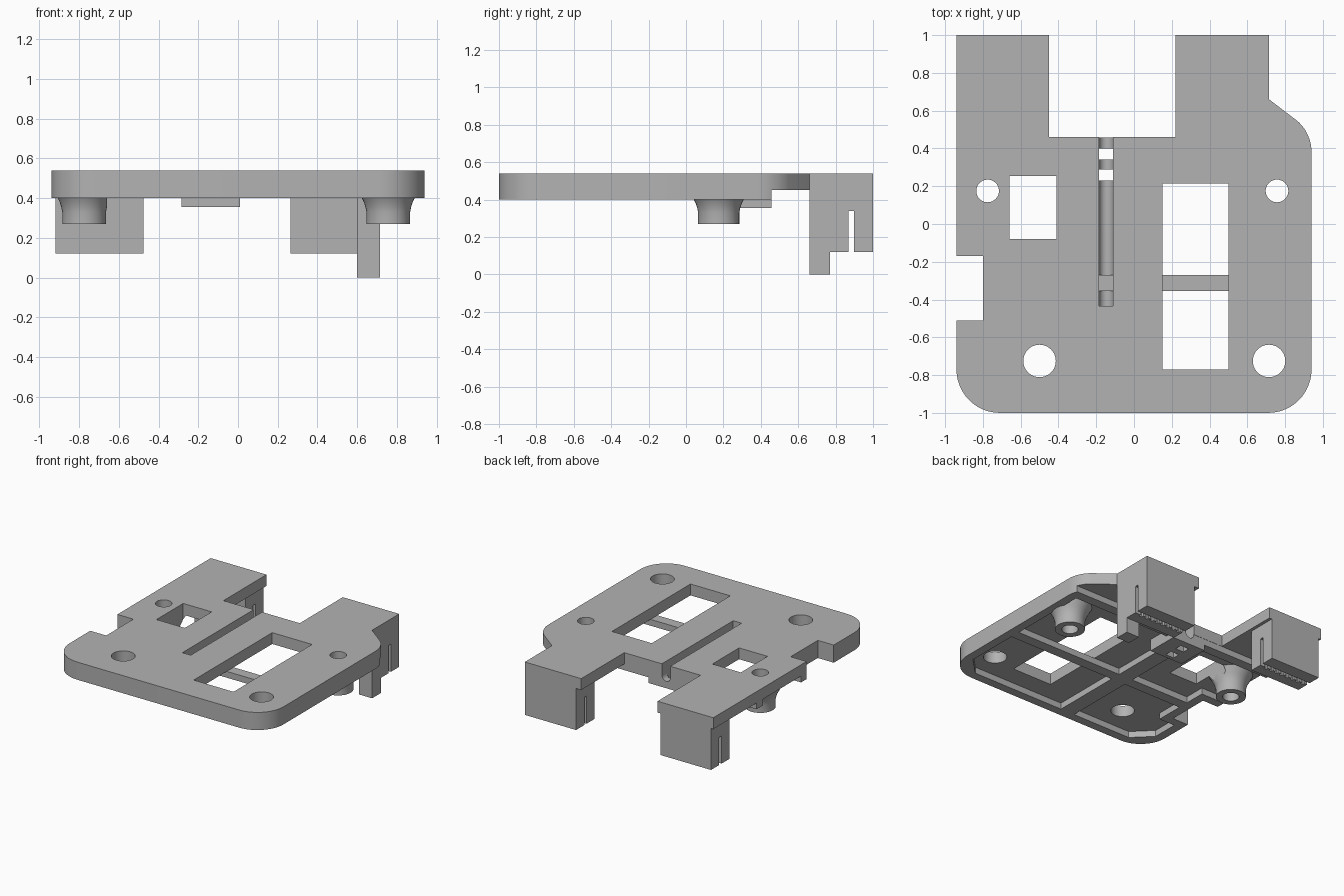
import bpy, bmesh
from math import sin, cos, pi, radians
from mathutils import Matrix

if "Cube" in bpy.data.objects:
    bpy.data.objects.remove(bpy.data.objects["Cube"])

grey = bpy.data.materials.new("plain_grey")
grey.use_nodes = True
grey.diffuse_color = (0.45, 0.45, 0.45, 1)
grey.node_tree.nodes["Principled BSDF"].inputs["Base Color"].default_value = (0.45, 0.45, 0.45, 1)

TOP, SKIN, RIM = 0.54, 0.45, 0.40


def finish(name, bm):
    bmesh.ops.recalc_face_normals(bm, faces=bm.faces)
    mesh = bpy.data.meshes.new(name)
    bm.to_mesh(mesh)
    bm.free()
    mesh.materials.append(grey)
    obj = bpy.data.objects.new(name, mesh)
    bpy.context.collection.objects.link(obj)
    return obj


def prism(name, points, z0, z1):
    bm = bmesh.new()
    face = bm.faces.new([bm.verts.new((x, y, z0)) for x, y in points])
    new = bmesh.ops.extrude_face_region(bm, geom=[face])["geom"]
    moved = [v for v in new if isinstance(v, bmesh.types.BMVert)]
    bmesh.ops.translate(bm, verts=moved, vec=(0, 0, z1 - z0))
    return finish(name, bm)


def box(name, x0, x1, y0, y1, z0, z1):
    return prism(name, [(x0, y0), (x1, y0), (x1, y1), (x0, y1)], z0, z1)


def arc(cx, cy, r, a0, a1, n=12):
    angles = [radians(a0 + (a1 - a0) * i / n) for i in range(n + 1)]
    return [(cx + r * cos(a), cy + r * sin(a)) for a in angles]


def disc(name, x, y, r, z0, z1):
    return prism(name, arc(x, y, r, 0, 360, 40)[:-1], z0, z1)


def revolve(name, x, y, profile, n=40):
    bm = bmesh.new()
    rings = [[bm.verts.new((x + r * cos(2 * pi * i / n), y + r * sin(2 * pi * i / n), z))
              for i in range(n)] for r, z in profile]
    for low, high in zip(rings, rings[1:]):
        for i in range(n):
            j = (i + 1) % n
            bm.faces.new((low[i], low[j], high[j], high[i]))
    bm.faces.new(rings[0])
    bm.faces.new(rings[-1])
    return finish(name, bm)


def cut(obj, cutters):
    for c in cutters:
        mod = obj.modifiers.new("cut", "BOOLEAN")
        mod.operation, mod.solver, mod.object = "DIFFERENCE", "EXACT", c
    bpy.context.view_layer.update()
    graph = bpy.context.evaluated_depsgraph_get()
    mesh = bpy.data.meshes.new_from_object(obj.evaluated_get(graph))
    obj.modifiers.clear()
    obj.data = mesh


# Plate with rounded front corners and a notched side
outline = (arc(-0.71, -0.77, 0.23, 180, 270) + arc(0.71, -0.77, 0.23, 270, 360)
           + arc(0.72, 0.38, 0.22, 0, 49)
           + [(0.715, 0.66), (0.715, 1), (0.22, 1), (0.22, 0.46), (-0.45, 0.46), (-0.45, 1),
              (-0.94, 1), (-0.94, -0.17), (-0.80, -0.17), (-0.80, -0.51), (-0.94, -0.51)])
plate = prism("base_plate", outline, RIM, TOP)

# Underside pocket that leaves a rim, and thinner rear arms
pocket = prism("pocket_cutter", [
    (-0.73, -0.93), (0.73, -0.93), (0.87, -0.79), (0.87, 0.38), (-0.96, 0.38), (-0.96, -0.1),
    (-0.73, -0.1), (-0.73, -0.58), (-0.87, -0.58), (-0.87, -0.79)], 0.3, SKIN)
arms = box("arm_cutter", -1.1, 1.1, 0.458, 1.1, 0.3, SKIN)

# Windows and round holes
small_window = box("small_window_cutter", -0.66, -0.41, -0.08, 0.255, 0.2, 0.7)
large_window = box("large_window_cutter", 0.15, 0.50, -0.77, 0.215, 0.2, 0.7)
big_holes = [disc("big_hole_cutter", x, -0.725, 0.086, 0.2, 0.7) for x in (-0.5, 0.715)]
POSTS = {"right": -0.775, "left": 0.757}
post_holes = [disc("post_hole_cutter", x, 0.175, 0.06, 0.1, 0.7) for x in POSTS.values()]

# Round-bottomed cable groove and tie slots
groove = prism("groove_cutter", arc(-0.147, 0.447, 0.037, 180, 360) + [(-0.11, 0.7), (-0.184, 0.7)],
               -0.5, 0.435)
groove.data.transform(Matrix.Rotation(pi / 2, 4, "X"))
tie_slots = [box("tie_slot_cutter", -0.184, -0.11, y, y + 0.058, 0.2, 0.7) for y in (0.23, 0.342)]

cut(plate, [pocket, arms, small_window, large_window, groove] + big_holes + post_holes + tie_slots)

# Ribs and cable block below the plate
cross_rib = box("cross_rib", -0.75, 0.88, -0.355, -0.27, RIM, SKIN)
spine_rib = box("spine_rib", -0.21, -0.085, -0.94, 0.2, RIM, SKIN)
cable_block = box("cable_block", -0.285, 0.01, 0.2, 0.458, 0.355, SKIN)
cut(spine_rib, [groove])
cut(cable_block, [groove] + tie_slots)

# Flared hollow posts
posts = []
for (side, x), hole in zip(POSTS.items(), post_holes):
    post = revolve(side + "_post", x, 0.175, [
        (0.11, 0.27), (0.11, 0.33), (0.115, 0.355), (0.123, 0.38), (0.133, 0.40), (0.16, SKIN)])
    cut(post, [hole, small_window])
    posts.append(post)

# Rear belt clamps, each with a toothed slot
clamp_cutters = [box("belt_slot_cutter", -1.1, 1.1, 0.868, 0.897, 0, 0.34)]
clamps = []
for side, x0, x1 in (("right", -0.92, -0.475), ("left", 0.265, 0.715)):
    clamp = box(side + "_belt_clamp", x0, x1, 0.77, 1, 0.12, SKIN)
    teeth = [box("tooth_cutter", x0 + 0.025 + i * 0.05, x0 + 0.05 + i * 0.05, 0.85, 0.88, 0, 0.335)
             for i in range(8)]
    cut(clamp, clamp_cutters[:1] + teeth)
    clamp_cutters += teeth
    clamps.append(clamp)
stop_leg = box("stop_leg", 0.60, 0.715, 0.66, 0.77, 0, SKIN)

# Remove the cutters
for c in ([pocket, arms, small_window, large_window, groove]
          + big_holes + post_holes + tie_slots + clamp_cutters):
    bpy.data.objects.remove(c)

# Smooth the curved walls and keep edges sharp
bpy.ops.object.select_all(action="DESELECT")
for obj in [plate] + posts + [cable_block, spine_rib]:
    obj.select_set(True)
bpy.context.view_layer.objects.active = plate
bpy.ops.object.shade_smooth_by_angle(angle=radians(30))
